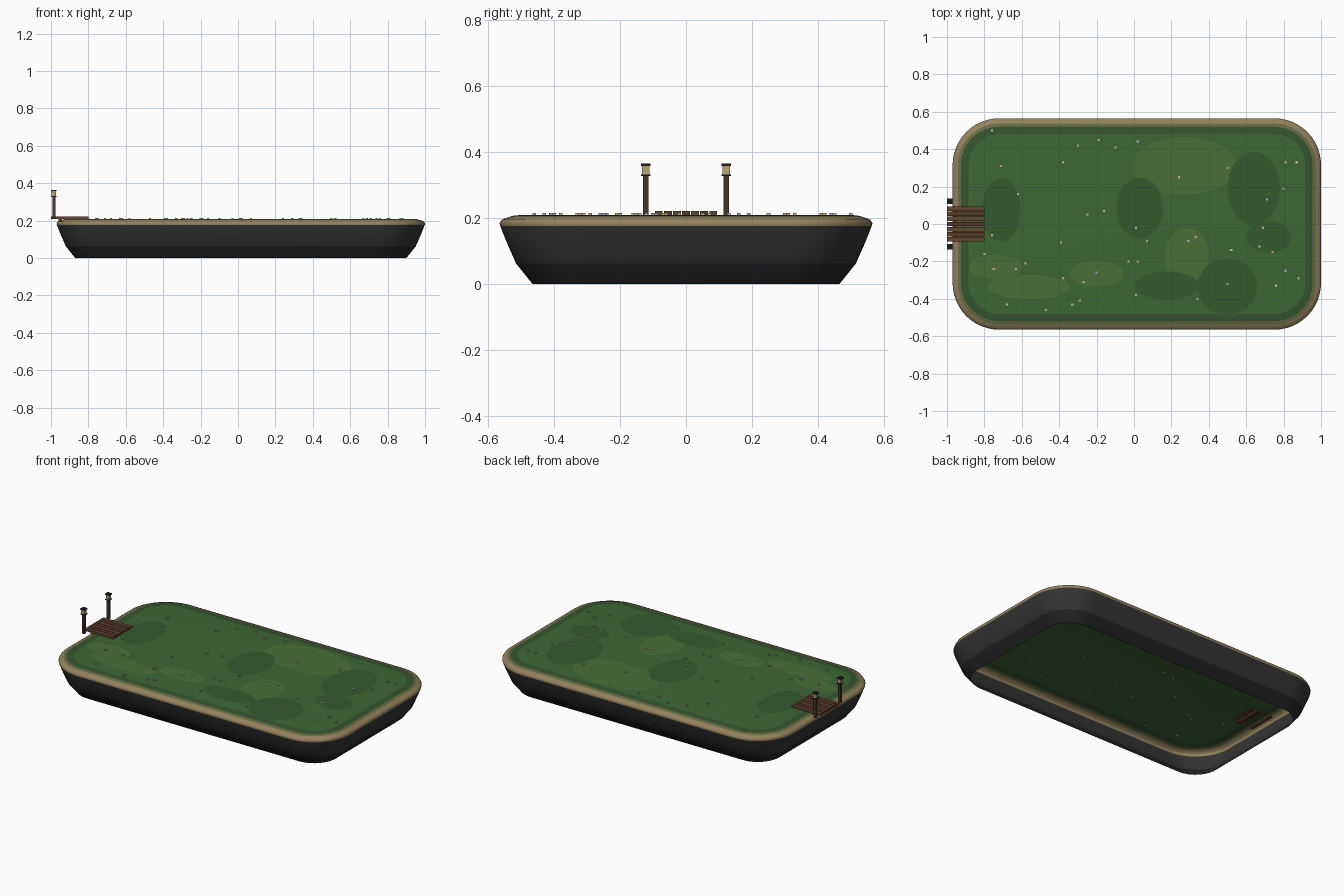
import bpy, bmesh, math

if "Cube" in bpy.data.objects:
    bpy.data.objects.remove(bpy.data.objects["Cube"])

def mat(name, r, g, b):
    m = bpy.data.materials.new(name)
    m.diffuse_color = (r, g, b, 1)
    m.use_nodes = True
    m.node_tree.nodes["Principled BSDF"].inputs["Base Color"].default_value = m.diffuse_color
    return m

ROCK_LOW = mat("rock_low", .018, .018, .02)
ROCK = mat("rock", .036, .036, .038)
SAND = mat("sand", .30, .22, .11)
OLIVE = mat("olive", .14, .15, .06)
EDGE = mat("edge_green", .036, .09, .028)
GRASS = mat("grass", .046, .135, .034)
LIGHT = mat("light_grass", .065, .16, .04)
DARK = mat("dark_grass", .034, .105, .027)
WOOD = mat("plank_wood", .13, .06, .03)
WOOD2 = mat("plank_wood_dark", .09, .042, .022)
POST = mat("post_wood", .06, .035, .022)
IRON = mat("iron", .012, .012, .014)
GLASS = mat("lamp_glass", .5, .36, .18)
PETALS = [mat("petal_%d" % i, *c) for i, c in enumerate(
    [(.6, .55, .4), (.6, .35, .3), (.4, .42, .6), (.6, .42, .18)])]

def finish(name, bm, mats):
    me = bpy.data.meshes.new(name)
    bm.to_mesh(me)
    bm.free()
    for m in mats:
        me.materials.append(m)
    ob = bpy.data.objects.new(name, me)
    bpy.context.collection.objects.link(ob)
    return ob

def add_box(bm, c, s, mi=0):
    r = bmesh.ops.create_cube(bm, size=1)
    for v in r["verts"]:
        v.co = [c[i] + v.co[i] * s[i] for i in range(3)]
    for f in {f for v in r["verts"] for f in v.link_faces}:
        f.material_index = mi

# Island: rounded rectangle loops, open underneath: (inset, z, material above)
CX, HX, HY, R, SEG = .015, .985, .565, .25, 12
PROFILE = [(.10, 0, 0), (.05, .062, 1), (.02, .13, 1), (.002, .176, 2), (0, .184, 2),
           (.006, .195, 2), (.028, .203, 3), (.045, .208, 4), (.085, .21, 5)]

def ring(bm, inset, z):
    r = R - inset
    out = []
    for q, (sx, sy) in enumerate([(1, 1), (-1, 1), (-1, -1), (1, -1)]):
        for k in range(SEG + 1):
            a = (q + k / SEG) * math.pi / 2
            out.append(bm.verts.new((CX + sx * (HX - R) + r * math.cos(a),
                                     sy * (HY - R) + r * math.sin(a), z)))
    return out

bm = bmesh.new()
rings = [ring(bm, i, z) for i, z, _ in PROFILE]
n = len(rings[0])
for a, b, p in zip(rings, rings[1:], PROFILE):
    for j in range(n):
        k = (j + 1) % n
        bm.faces.new((a[j], a[k], b[k], b[j])).material_index = p[2]
bm.faces.new(rings[-1]).material_index = 5
island = finish("island", bm, [ROCK_LOW, ROCK, SAND, OLIVE, EDGE, GRASS])
bpy.context.view_layer.objects.active = island
island.select_set(True)
bpy.ops.object.shade_smooth_by_angle(angle=math.radians(60))

# Grass patches: thin ellipses (x, y, rx, ry)
def patches(name, m, z, items):
    bm = bmesh.new()
    for i, (x, y, rx, ry) in enumerate(items):
        bm.faces.new([bm.verts.new((x + rx * math.cos(t * math.pi / 16),
                                    y + ry * math.sin(t * math.pi / 16), z + i * .0001))
                      for t in range(32)])
    finish(name, bm, [m])

patches("light_grass_patches", LIGHT, .2112, [
    (.27, .31, .28, .155), (-.74, -.23, .145, .065), (-.56, -.337, .22, .065),
    (-.2, -.265, .145, .07), (.283, -.17, .117, .15)])
patches("dark_grass_patches", DARK, .2118, [
    (.64, .19, .14, .195), (-.71, .075, .105, .17), (.03, .085, .125, .165),
    (.72, -.07, .12, .085), (.175, -.33, .17, .077), (.5, -.335, .16, .15)])

# Flowers: tiny blocks scattered on the grass
SPOTS = [(-.76, .5), (-.71, .31), (-.62, .16), (-.76, -.06), (-.8, -.16), (-.75, -.24),
         (-.63, -.24), (-.58, -.21), (-.68, -.43), (-.47, -.46), (-.38, .33), (-.3, .42),
         (-.19, .45), (-.1, .41), (.02, .44), (-.25, .05), (-.16, .07), (-.39, -.1),
         (.01, -.02), (.07, -.09), (-.03, -.2), (.02, -.2), (-.2, -.26), (-.38, -.29),
         (-.27, -.31), (-.29, -.41), (-.33, -.43), (.01, -.38), (.24, .25), (.5, .3),
         (.29, -.09), (.33, -.07), (.52, -.14), (.5, -.32), (.34, -.4), (.81, .33),
         (.87, .33), (.8, .19), (.71, .13), (.69, -.02), (.67, -.12), (.74, -.15),
         (.81, -.25), (.88, -.29), (.76, -.33)]
bm = bmesh.new()
for i, (x, y) in enumerate(SPOTS):
    add_box(bm, (x, y, .212), (.011, .011, .006), i % 4)
finish("flowers", bm, PETALS)

# Dock: seven planks along x on two cross beams
bm = bmesh.new()
for i in range(7):
    add_box(bm, (-.9, (i - 3) * .0275, .2155), (.2, .024, .012), i % 2)
for x in (-.95, -.85):
    add_box(bm, (x, 0, .204), (.02, .18, .012), 1)
finish("dock", bm, [WOOD, WOOD2])

# Lamp posts on both sides of the dock
for side, y in (("right", -.122), ("left", .122)):
    bm = bmesh.new()
    for z0, z1, w, mi in [(.208, .327, .016, 0), (.327, .332, .029, 1),
                          (.332, .358, .022, 2), (.358, .365, .03, 1)]:
        add_box(bm, (-.985, y, (z0 + z1) / 2), (w, w, z1 - z0), mi)
    finish("lamp_post_" + side, bm, [POST, IRON, GLASS])
